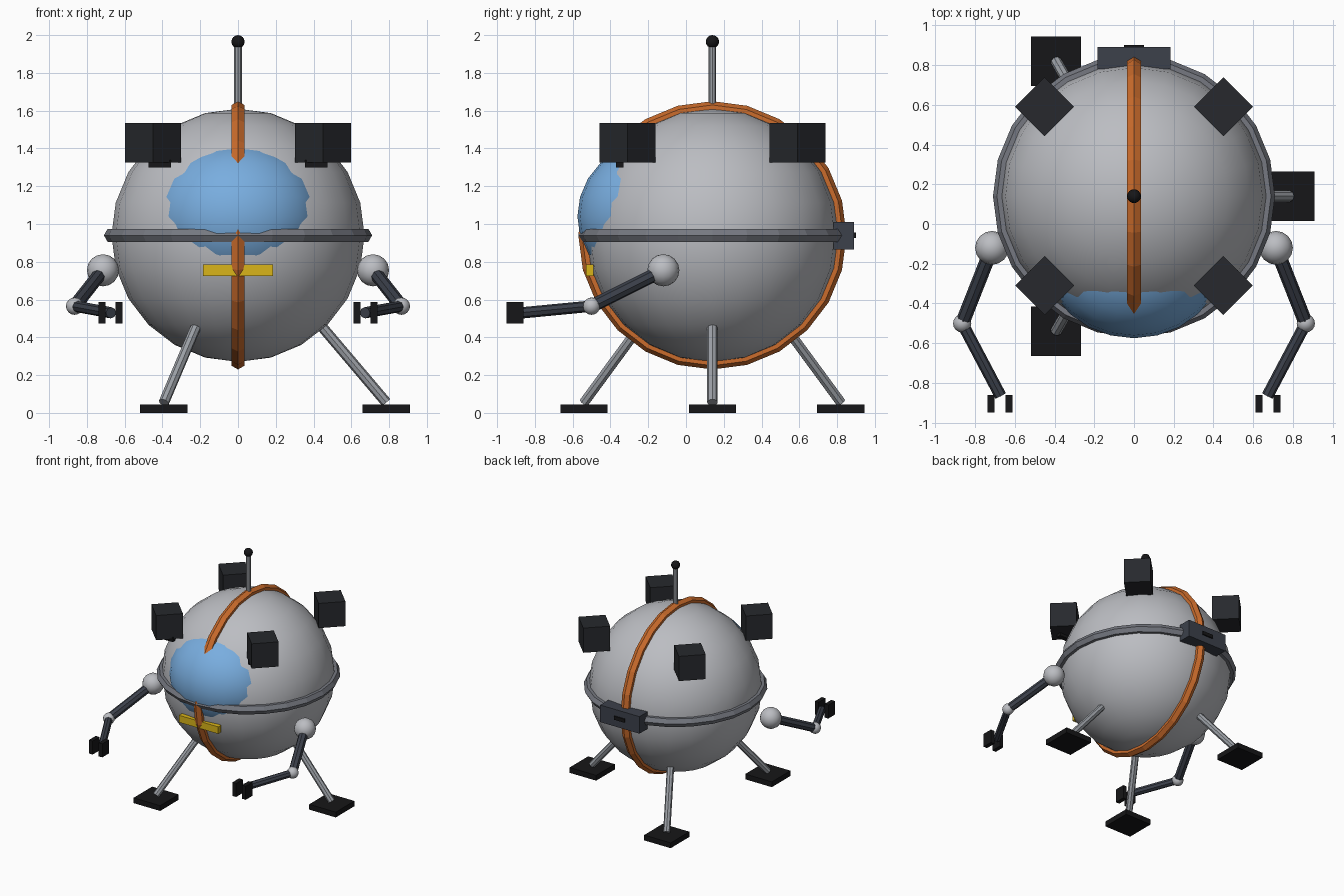
import bpy, math
from mathutils import Vector

if "Cube" in bpy.data.objects:
    bpy.data.objects.remove(bpy.data.objects["Cube"])

CY, CZ, R = 0.14, 0.94, 0.67   # hull centre (y, z) and radius


def material(name, rgb):
    m = bpy.data.materials.new(name)
    m.diffuse_color = (*rgb, 1)
    m.use_nodes = True
    m.node_tree.nodes["Principled BSDF"].inputs["Base Color"].default_value = m.diffuse_color
    return m


HULL = material("hull_grey", (0.50, 0.51, 0.54))
METAL = material("metal", (0.33, 0.35, 0.38))
TRIM = material("trim_grey", (0.18, 0.19, 0.22))
ORANGE = material("orange", (0.60, 0.15, 0.025))
BLUE = material("glass_blue", (0.19, 0.42, 0.74))
YELLOW = material("yellow", (0.70, 0.46, 0.01))
SLATE = material("slate", (0.045, 0.052, 0.07))
DARK = material("dark", (0.02, 0.022, 0.026))
BLACK = material("black", (0.008, 0.008, 0.009))


def finish(name, mat, smooth=False):
    ob = bpy.context.object
    ob.name = name
    ob.data.materials.append(mat)
    if smooth:
        bpy.ops.object.shade_smooth_by_angle(angle=math.radians(30))
    return ob


def box(name, loc, size, mat, turn=0):
    bpy.ops.mesh.primitive_cube_add(size=1, location=loc, rotation=(0, 0, turn))
    bpy.context.object.scale = size
    return finish(name, mat)


def ball(name, loc, radii, mat, seg=16, rings=8):
    bpy.ops.mesh.primitive_uv_sphere_add(segments=seg, ring_count=rings, radius=1, location=loc)
    bpy.context.object.scale = radii if isinstance(radii, tuple) else (radii,) * 3
    return finish(name, mat, True)


def rod(name, a, b, r, mat, sides=8):
    a, b = Vector(a), Vector(b)
    bpy.ops.mesh.primitive_cylinder_add(vertices=sides, radius=r, depth=(b - a).length,
                                        location=(a + b) / 2)
    bpy.context.object.rotation_euler = (b - a).to_track_quat('Z', 'Y').to_euler()
    return finish(name, mat)


def ring(name, rot, mat):
    bpy.ops.mesh.primitive_torus_add(major_segments=24, minor_segments=6, major_radius=R,
                                     minor_radius=0.04, location=(0, CY, CZ), rotation=rot)
    return finish(name, mat)


# Hull, bulging window and the two rings
ball("hull", (0, CY, CZ), R, HULL, 24, 12)
ball("window", (0, -0.16, 1.04), (0.455, 0.415, 0.40), BLUE, 24, 12)
ring("equator_ring", (0, 0, 0), TRIM)
ring("orange_ring", (0, math.pi / 2, 0), ORANGE)

# Front plate and rear hatch
box("front_plate", (0, -0.51, 0.755), (0.37, 0.04, 0.06), YELLOW)
box("rear_box", (0, 0.835, 0.937), (0.37, 0.11, 0.145), SLATE)
box("rear_slot", (0, 0.89, 0.94), (0.10, 0.02, 0.03), BLACK)

# Antenna
rod("antenna_mast", (0, CY, 1.58), (0, CY, 1.95), 0.02, METAL)
ball("antenna_tip", (0, CY, 1.965), 0.035, BLACK)

for side, s in (("left", -1), ("right", 1)):
    # Thruster pods with a lens under the front ones
    for end, d in (("front", -1), ("rear", 1)):
        box(f"{end}_{side}_pod", (s * 0.45, CY + d * 0.45, 1.43), (0.21,) * 3, DARK, math.pi / 4)
    box(f"{side}_lens", (s * 0.415, -0.35, 1.32), (0.12, 0.04, 0.04), BLACK)

    # Jointed arm with a two-finger gripper
    shoulder, elbow = (s * 0.715, -0.12, 0.755), (s * 0.865, -0.50, 0.565)
    wrist = (s * 0.672, -0.865, 0.53)
    ball(f"{side}_shoulder", shoulder, 0.085, HULL)
    rod(f"{side}_upper_arm", shoulder, elbow, 0.036, SLATE)
    ball(f"{side}_elbow", elbow, 0.046, HULL)
    rod(f"{side}_forearm", elbow, wrist, 0.03, SLATE)
    for finger, x in (("outer", 0.72), ("inner", 0.63)):
        box(f"{side}_{finger}_finger", (s * x, -0.905, 0.53), (0.035, 0.09, 0.115), BLACK)

# Three splayed legs with square feet
for i in range(3):
    a = math.radians(120 * i)
    c, n = math.cos(a), math.sin(a)
    rod(f"leg_{i + 1}", (0.45 * c, CY + 0.45 * n, 0.45), (0.785 * c, CY + 0.785 * n, 0.055),
        0.028, METAL)
    box(f"foot_{i + 1}", (0.785 * c, CY + 0.785 * n, 0.0225), (0.25, 0.25, 0.045), BLACK)
